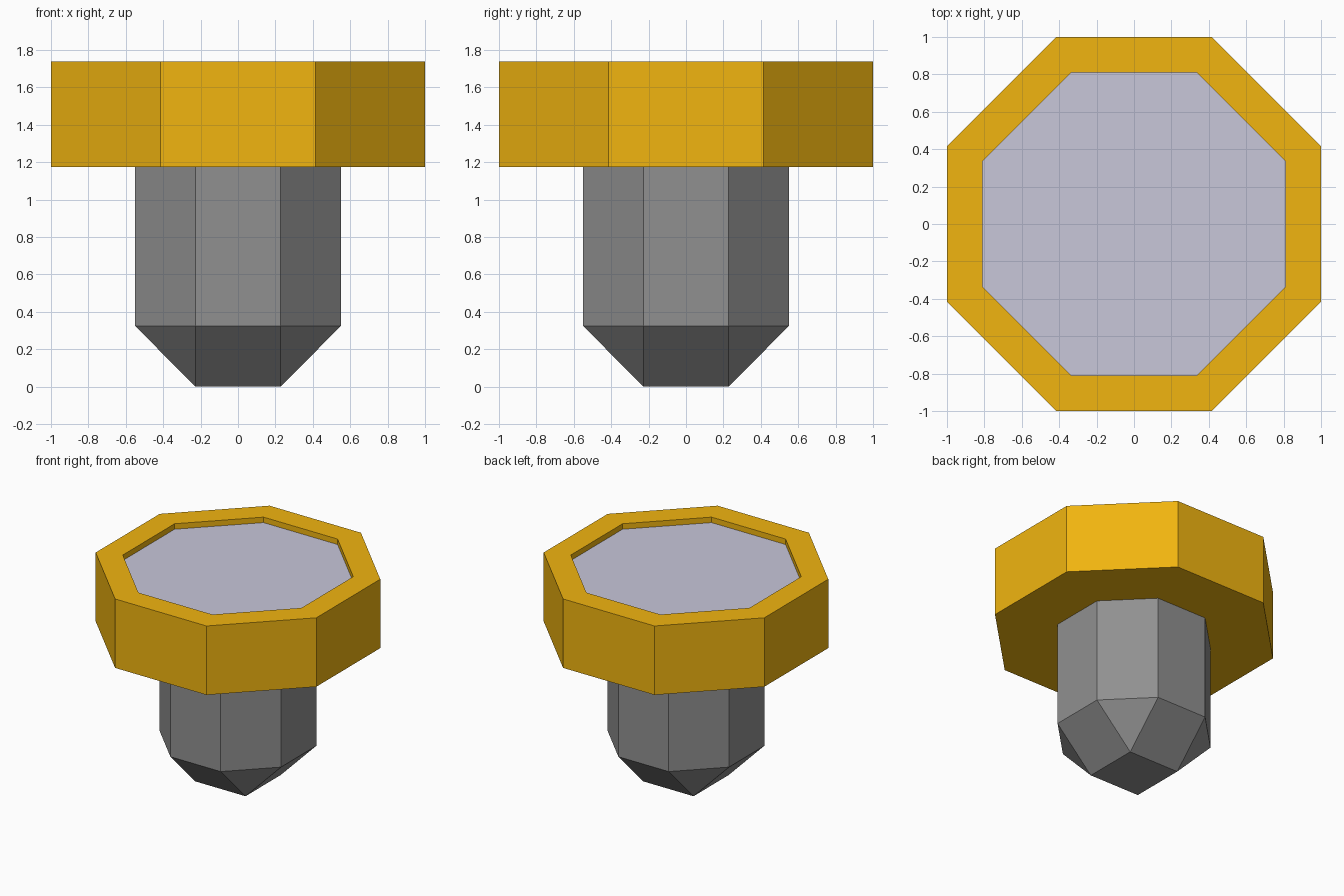
import bpy, math

if "Cube" in bpy.data.objects:
    bpy.data.objects.remove(bpy.data.objects["Cube"])

SIDES = 8
T = math.tan(math.pi / SIDES)


def ring(apothem, z):
    """Octagon with flat sides facing the axes."""
    r = apothem / math.cos(math.pi / SIDES)
    return [(r * math.cos((i + 0.5) * math.tau / SIDES),
             r * math.sin((i + 0.5) * math.tau / SIDES), z) for i in range(SIDES)]


def bridge(a, b):
    """Quads between the ring starting at index a and the one above at b."""
    return [(a + i, a + (i + 1) % SIDES, b + (i + 1) % SIDES, b + i) for i in range(SIDES)]


def make_object(name, verts, faces):
    mesh = bpy.data.meshes.new(name)
    mesh.from_pydata(verts, [], faces)
    mesh.update()
    obj = bpy.data.objects.new(name, mesh)
    bpy.context.collection.objects.link(obj)
    return obj


def material(name, color):
    mat = bpy.data.materials.new(name)
    mat.diffuse_color = (*color, 1)
    mat.use_nodes = True
    mat.node_tree.nodes["Principled BSDF"].inputs["Base Color"].default_value = mat.diffuse_color
    return mat


# Head: gold octagonal block with a shallow recess and a pale floor
verts = ring(1.0, 1.175) + ring(1.0, 1.74) + ring(0.81, 1.74) + ring(0.81, 1.695)
faces = [tuple(reversed(range(8)))]
faces += bridge(0, 8) + bridge(8, 16) + bridge(16, 24)
faces.append(tuple(range(24, 32)))
head = make_object("head", verts, faces)
head.data.materials.append(material("gold", (0.88, 0.46, 0.005)))
head.data.materials.append(material("pale_inlay", (0.58, 0.57, 0.70)))
head.data.polygons[len(faces) - 1].material_index = 1

# Shaft: octagonal column tapering to a square foot
a = 0.55
s = a * T
verts = ring(a, 0.325) + ring(a, 1.175)
verts += [(s, s, 0), (-s, s, 0), (-s, -s, 0), (s, -s, 0)]
faces = bridge(0, 8) + [tuple(range(8, 16)), (19, 18, 17, 16)]
for k in range(4):
    corner, nxt = 16 + k, 16 + (k + 1) % 4
    p, q, r = 2 * k, 2 * k + 1, (2 * k + 2) % 8
    faces.append((corner, q, p))            # triangle under the diagonal side
    faces.append((corner, nxt, r, q))       # sloping quad under the straight side
shaft = make_object("shaft", verts, faces)
shaft.data.materials.append(material("steel", (0.28, 0.28, 0.28)))
